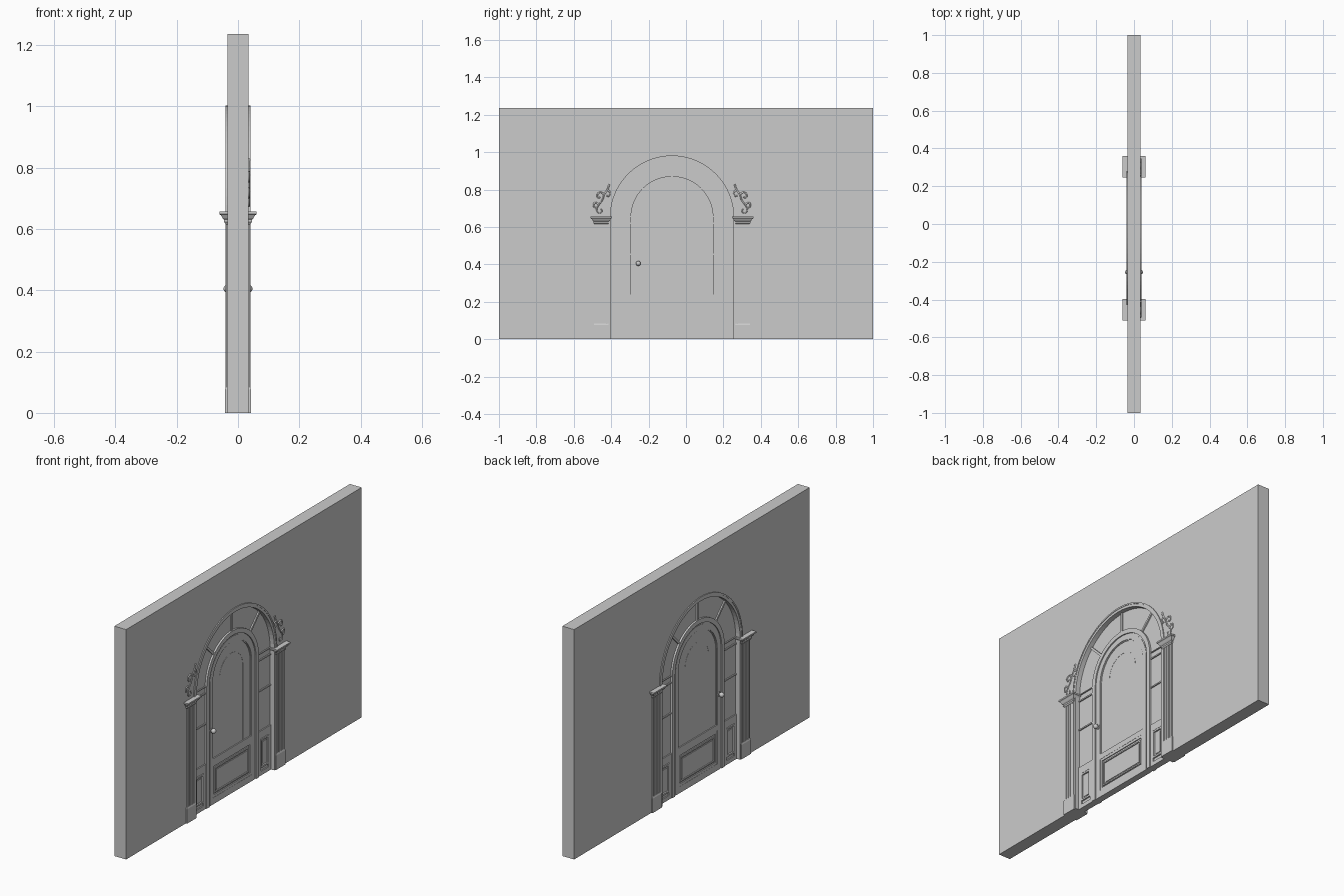
import bpy, bmesh, math
from mathutils import Vector, Matrix

if "Cube" in bpy.data.objects:
    bpy.data.objects.remove(bpy.data.objects["Cube"])

grey = bpy.data.materials.new("plaster_grey")
grey.use_nodes = True
grey.diffuse_color = (0.6, 0.6, 0.6, 1)
grey.node_tree.nodes["Principled BSDF"].inputs["Base Color"].default_value = (0.6, 0.6, 0.6, 1)

C = -0.075      # doorway centre along y
SPRING = 0.65   # height where the arches start


def finish(name, bm):
    bmesh.ops.recalc_face_normals(bm, faces=bm.faces)
    mesh = bpy.data.meshes.new(name)
    bm.to_mesh(mesh)
    bm.free()
    mesh.materials.append(grey)
    ob = bpy.data.objects.new(name, mesh)
    bpy.context.collection.objects.link(ob)
    return ob


def prism(name, pts, x0, x1):
    """Extrude a (y, z) outline through the wall thickness."""
    bm = bmesh.new()
    face = bm.faces.new([bm.verts.new((x0, y, z)) for y, z in pts])
    ext = bmesh.ops.extrude_face_region(bm, geom=[face])["geom"]
    bmesh.ops.translate(bm, vec=(x1 - x0, 0, 0),
                        verts=[v for v in ext if isinstance(v, bmesh.types.BMVert)])
    return finish(name, bm)


def box(name, y0, y1, z0, z1, h):
    return prism(name, [(y0, z0), (y1, z0), (y1, z1), (y0, z1)], -h, h)


def arch(r, base=0.0, n=40):
    """Round-headed outline from +y foot over the top to -y foot."""
    top = [(C + r * math.cos(math.pi * i / n), SPRING + r * math.sin(math.pi * i / n))
           for i in range(n + 1)]
    return [(C + r, base)] + top + [(C - r, base)]


def arch_band(name, outer, inner, h, base=0.0):
    return prism(name, arch(outer, base) + arch(inner, base)[::-1], -h, h)


def frame(name, y0, y1, z0, z1, w, h):
    """Rectangular moulding made of two stiles and two rails."""
    box(name + "_stile", y0, y0 + w, z0, z1, h)
    box(name + "_stile", y1 - w, y1, z0, z1, h)
    box(name + "_rail", y0 + w, y1 - w, z0, z0 + w, h)
    box(name + "_rail", y0 + w, y1 - w, z1 - w, z1, h)


def stack(name, y, rings):
    """Loft rectangles given as (height, half depth, half width)."""
    bm = bmesh.new()
    loops = [[bm.verts.new((a * hx, y + b * hy, z))
              for a, b in ((-1, -1), (1, -1), (1, 1), (-1, 1))] for z, hx, hy in rings]
    for lo, hi in zip(loops, loops[1:]):
        for i in range(4):
            bm.faces.new((lo[i], lo[(i + 1) % 4], hi[(i + 1) % 4], hi[i]))
    bm.faces.new(loops[0])
    bm.faces.new(loops[-1])
    return finish(name, bm)


# Wall with an arched opening, infill and projecting arch moulding
prism("wall", [(C - 0.335, 0), (-1, 0), (-1, 1.235), (1, 1.235), (1, 0)] + arch(0.335),
      -0.035, 0.035)
prism("infill_panel", arch(0.336), -0.012, 0.012)
arch_band("arch_moulding", 0.352, 0.33, 0.038)
arch_band("arch_moulding_lip", 0.352, 0.344, 0.040)

# Door surround and door leaf
arch_band("door_jamb", 0.222, 0.198, 0.022)
arch_band("door_frame", 0.198, 0.19, 0.016)
arch_band("door_stile", 0.19, 0.165, 0.018)
arch_band("glass_bead", 0.165, 0.16, 0.015, 0.245)
box("door_mid_rail", C - 0.166, C + 0.166, 0.215, 0.245, 0.018)
box("door_bottom_rail", C - 0.19, C + 0.19, 0, 0.035, 0.018)
frame("door_panel_outer", C - 0.165, C + 0.165, 0.035, 0.215, 0.014, 0.017)
frame("door_panel_inner", C - 0.145, C + 0.145, 0.055, 0.19, 0.007, 0.017)
box("door_panel_field", C - 0.13, C + 0.13, 0.07, 0.175, 0.015)
arch_band("glass_tracery", 0.1, 0.098, 0.0128, 0.245)

# Fanlight bars radiating over the door
for deg in (45, 90, 135):
    a = math.radians(deg)
    d, n = Vector((math.cos(a), math.sin(a))), Vector((-math.sin(a), math.cos(a)))
    o = Vector((C, SPRING))
    prism("fanlight_bar", [tuple(o + d * r + n * t) for r, t in
          ((0.215, -0.006), (0.335, -0.006), (0.335, 0.006), (0.215, 0.006))], -0.019, 0.019)

for s in (1, -1):
    def span(a, b):
        return sorted((C + s * a, C + s * b))

    # Sidelight bars and lower panels
    for z, w in ((0.23, 0.02), (0.455, 0.007), (0.62, 0.007), (0.655, 0.005)):
        box("sidelight_bar", *span(0.22, 0.332), z - w / 2, z + w / 2, 0.018)
    frame("side_panel_outer", *span(0.222, 0.332), 0, 0.22, 0.022, 0.018)
    frame("side_panel_inner", *span(0.242, 0.312), 0.04, 0.195, 0.009, 0.02)
    box("side_panel_field", *span(0.26, 0.294), 0.06, 0.175, 0.015)

    # Fluted pilaster
    y = C + s * 0.378
    box("pilaster_shaft", y - 0.034, y + 0.034, 0.08, 0.63, 0.0362)
    for i in range(5):
        f = y + (i - 2) * 0.0148
        box("pilaster_fillet", f - 0.0045, f + 0.0045, 0.08, 0.63, 0.039)
    stack("pilaster_base", y, [(0, 0.042, 0.04), (0.077, 0.042, 0.04), (0.085, 0.039, 0.037)])
    stack("pilaster_capital", y, [(0.615, 0.04, 0.036), (0.622, 0.045, 0.041),
          (0.63, 0.045, 0.041), (0.635, 0.05, 0.046), (0.645, 0.056, 0.052),
          (0.648, 0.061, 0.057), (0.656, 0.061, 0.057)])

    # Carved scroll ornament above the capital
    stems = [
        [(0.335, 0.828), (0.345, 0.80), (0.362, 0.775), (0.372, 0.745), (0.39, 0.72),
         (0.402, 0.695), (0.392, 0.675), (0.375, 0.682), (0.38, 0.698)],
        [(0.362, 0.775), (0.385, 0.785), (0.40, 0.77), (0.392, 0.755), (0.382, 0.762)],
        [(0.39, 0.72), (0.412, 0.73), (0.418, 0.71), (0.406, 0.702)],
        [(0.345, 0.80), (0.332, 0.785), (0.338, 0.765), (0.35, 0.768)],
    ]
    cu = bpy.data.curves.new("scroll_ornament", "CURVE")
    cu.dimensions = "3D"
    cu.bevel_depth = 0.005
    cu.bevel_resolution = 1
    cu.resolution_u = 4
    cu.use_fill_caps = True
    for stem in stems:
        sp = cu.splines.new("BEZIER")
        sp.bezier_points.add(len(stem) - 1)
        for i, (bp, (off, z)) in enumerate(zip(sp.bezier_points, stem)):
            bp.co = (0.035, C + s * off, z)
            bp.handle_left_type = bp.handle_right_type = "AUTO"
            bp.radius = 1 - 0.4 * i / len(stem)
    cu.materials.append(grey)
    scroll = bpy.data.objects.new("scroll_ornament", cu)
    bpy.context.collection.objects.link(scroll)

    # Door knob on each face
    bm = bmesh.new()
    for x, r, length in ((0.018, 0.012, 0.006), (0.026, 0.005, 0.02)):
        bmesh.ops.create_cone(bm, cap_ends=True, segments=20, radius1=r, radius2=r, depth=length,
            matrix=Matrix.Translation((s * x, -0.255, 0.405)) @ Matrix.Rotation(math.pi / 2, 4, "Y"))
    bmesh.ops.create_uvsphere(bm, u_segments=20, v_segments=12, radius=0.013,
        matrix=Matrix.Translation((s * 0.034, -0.255, 0.405)))
    knob = finish("door_knob", bm)
    bpy.ops.object.select_all(action="DESELECT")
    knob.select_set(True)
    bpy.context.view_layer.objects.active = knob
    bpy.ops.object.shade_smooth_by_angle()
